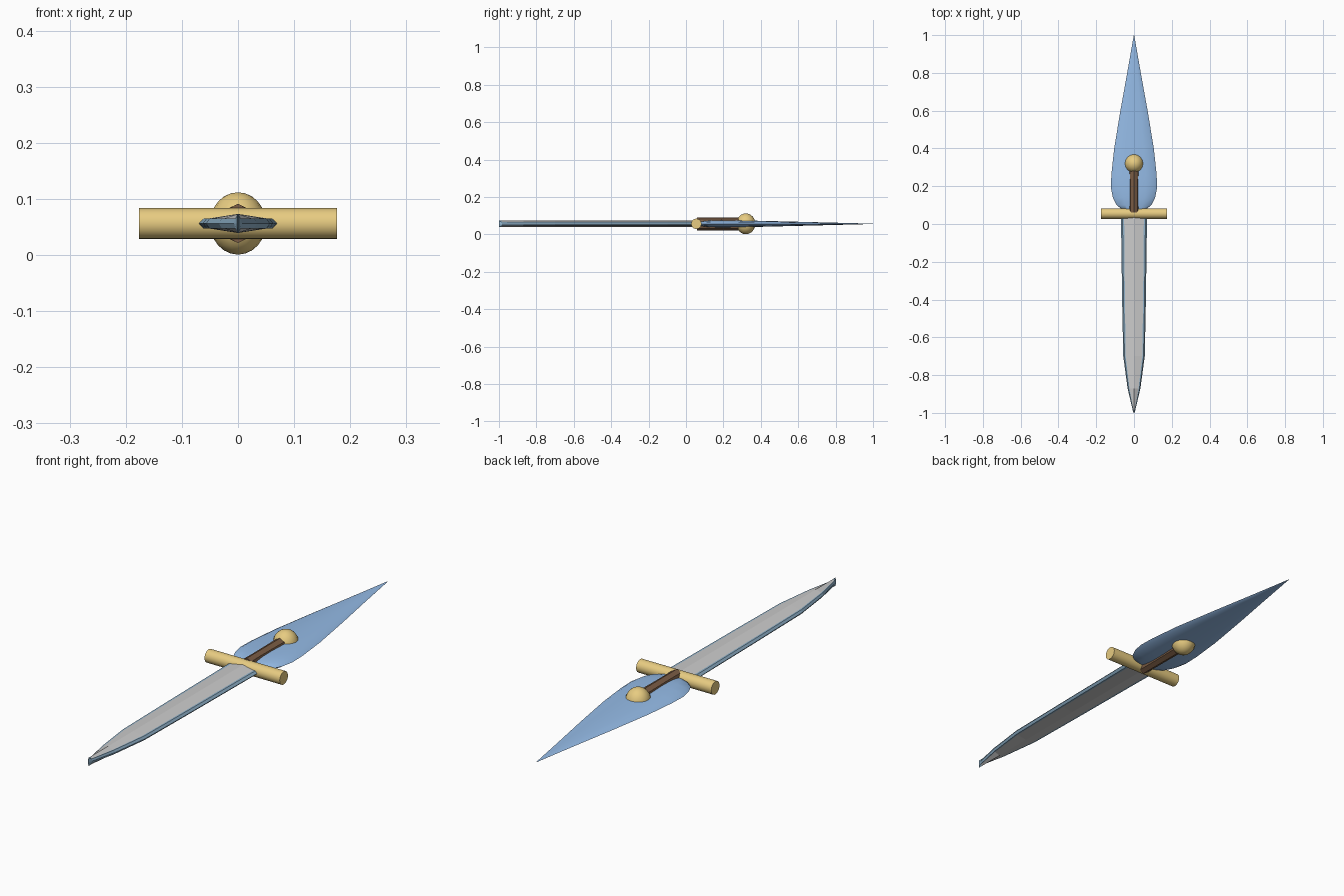
import bpy, bmesh, math
from mathutils import Vector

if "Cube" in bpy.data.objects:
    bpy.data.objects.remove(bpy.data.objects["Cube"])

ZC = 0.0565


def material(name, rgb):
    m = bpy.data.materials.new(name)
    m.diffuse_color = (*rgb, 1)
    m.use_nodes = True
    m.node_tree.nodes["Principled BSDF"].inputs["Base Color"].default_value = m.diffuse_color
    return m


gold = material("gold", (0.80, 0.60, 0.22))
blue = material("pale_blue", (0.30, 0.50, 0.80))
steel_blue = material("steel_blue", (0.28, 0.45, 0.60))
brown = material("leather", (0.20, 0.11, 0.06))


def loft(name, sections, mat=None, smooth=None):
    """Closed skin through rings of (x, y, z) points, z relative to the axis."""
    bm = bmesh.new()
    rings = [[bm.verts.new((x, y, z + ZC)) for x, y, z in s] for s in sections]
    n = len(rings[0])
    for a, b in zip(rings, rings[1:]):
        for i in range(n):
            bm.faces.new((a[i], a[(i + 1) % n], b[(i + 1) % n], b[i]))
    bm.faces.new(rings[0])
    bm.faces.new(rings[-1][::-1])
    bmesh.ops.recalc_face_normals(bm, faces=bm.faces)
    me = bpy.data.meshes.new(name)
    bm.to_mesh(me)
    bm.free()
    ob = bpy.data.objects.new(name, me)
    bpy.context.collection.objects.link(ob)
    finish(ob, name, mat, smooth)
    return ob


def finish(ob, name, mat, smooth):
    ob.name = name
    if mat:
        ob.data.materials.append(mat)
    if smooth:
        bpy.ops.object.select_all(action='DESELECT')
        ob.select_set(True)
        bpy.context.view_layer.objects.active = ob
        bpy.ops.object.shade_smooth_by_angle(angle=math.radians(smooth))


def ellipse(y, rx, rz, n):
    return [(rx * math.sin(2 * math.pi * i / n), y,
             rz * math.cos(2 * math.pi * i / n)) for i in range(n)]


# Blade: (y, inner half width, outer half width)
stations = [(0.05, 0.052, 0.070), (-0.10, 0.051, 0.067), (-0.40, 0.048, 0.063),
            (-0.70, 0.044, 0.057), (-0.87, 0.024, 0.034), (-0.985, 0.003, 0.007)]
H, E = 0.017, 0.009
loft("blade_core", [[(0, y, H), (w, y, E), (w, y, -E), (0, y, -H), (-w, y, -E), (-w, y, E)]
                    for y, w, _ in stations])

# Sharpened edges on both sides, meeting at the tip
for side, label in ((-1, "left"), (1, "right")):
    rings = [[(side * w, y, E), (side * (w + o) / 2, y, E), (side * o, y, 0),
              (side * (w + o) / 2, y, -E), (side * w, y, -E)] for y, w, o in stations]
    rings.append([(0, -0.985, H), (side * 0.001, -1, H), (side * 0.002, -1, 0),
                  (side * 0.001, -1, -H), (0, -0.985, -H)])
    loft("blade_edge_" + label, rings, steel_blue)

# Cross guard
bpy.ops.mesh.primitive_cylinder_add(vertices=24, radius=0.0275, depth=0.352,
                                    location=(0, 0.055, ZC),
                                    rotation=(0, math.pi / 2, 0))
finish(bpy.context.object, "cross_guard", gold, 40)

# Grip
loft("grip", [ellipse(y, rx, 0.035, 8) for y, rx in
              ((0.06, 0.028), (0.12, 0.026), (0.20, 0.027), (0.31, 0.030))], brown, 30)

# Pommel
bpy.ops.mesh.primitive_uv_sphere_add(segments=16, ring_count=12, radius=0.0555,
                                     location=(0, 0.32, ZC))
pommel = bpy.context.object
pommel.scale = (0.9, 0.92, 1)
finish(pommel, "pommel", gold, 60)

# Flame-shaped fin behind the guard
flame = [(0.07, 0.055, 0.010), (0.10, 0.092, 0.016), (0.14, 0.112, 0.019),
         (0.19, 0.122, 0.020), (0.26, 0.120, 0.019), (0.40, 0.105, 0.016),
         (0.60, 0.072, 0.011), (0.80, 0.036, 0.006), (1.0, 0.001, 0.001)]
loft("flame", [ellipse(y, rx, rz, 12) for y, rx, rz in flame], blue, 60)
